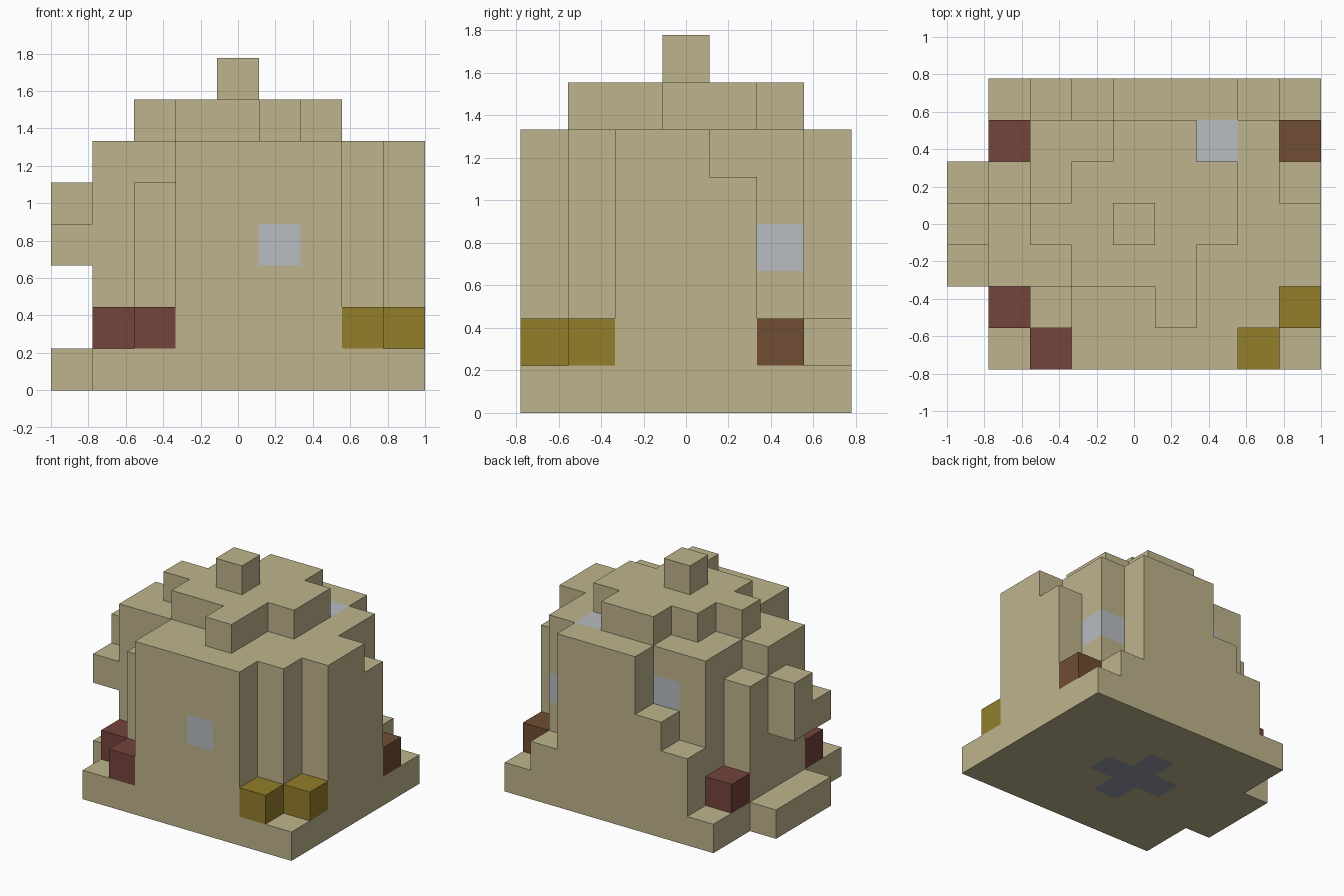
import bpy
import bmesh
from mathutils import Vector

cube = bpy.data.objects.get("Cube")
if cube:
    bpy.data.objects.remove(cube, do_unlink=True)

UNIT = 2 / 9
ORIGIN = Vector((-4.5, -3.5, 0))


def make_material(name, red, green, blue):
    def linear(c):
        c /= 255
        return c / 12.92 if c <= 0.04045 else ((c + 0.055) / 1.055) ** 2.4
    colour = (linear(red), linear(green), linear(blue), 1)
    mat = bpy.data.materials.new(name)
    mat.use_nodes = True
    mat.diffuse_color = colour
    shader = next(n for n in mat.node_tree.nodes if n.type == 'BSDF_PRINCIPLED')
    shader.inputs["Base Color"].default_value = colour
    shader.inputs["Roughness"].default_value = 0.9
    return mat


TAN = make_material("sandy tan", 190, 180, 140)
GLASS = make_material("pale blue grey", 184, 189, 194)
RED = make_material("dull red", 116, 68, 59)
GOLD = make_material("mustard", 147, 126, 43)
BROWN = make_material("earth brown", 112, 77, 52)
SLATE = make_material("slate grey", 150, 151, 165)

cells = {}  # block position -> (part name, material)


def fill(part, mat, xs, ys, zs):
    """Fill a box of blocks; each range is a (first, last) pair."""
    for x in range(xs[0], xs[1] + 1):
        for y in range(ys[0], ys[1] + 1):
            for z in range(zs[0], zs[1] + 1):
                cells[x, y, z] = (part, mat)


def block(part, mat, x, y, z):
    cells[x, y, z] = (part, mat)


# Base slab with a side ledge and a cross set into its underside
fill("base", TAN, (1, 8), (0, 6), (0, 0))
fill("base", TAN, (0, 0), (2, 4), (0, 0))
fill("underside_cross", SLATE, (3, 5), (3, 3), (0, 0))
fill("underside_cross", SLATE, (4, 4), (2, 4), (0, 0))

# Walls: overlapping boxes make the stepped round plan
WALL = (1, 5)
fill("walls", TAN, (1, 8), (2, 3), WALL)
fill("walls", TAN, (2, 7), (2, 5), WALL)
fill("walls", TAN, (3, 7), (1, 1), WALL)
fill("walls", TAN, (3, 6), (0, 0), WALL)
fill("walls", TAN, (4, 6), (6, 6), WALL)

# Lower buttresses in the corners of the plan
for x, y, top in ((1, 4, 4), (8, 4, 4), (2, 1, 4), (3, 6, 3), (2, 6, 2), (7, 6, 1)):
    fill("buttresses", TAN, (x, x), (y, y), (1, top))

# Irregular roof layer and its finial
for y, xs in enumerate(((5, 5), (3, 5), (2, 6), (3, 6), (4, 5)), start=1):
    fill("roof", TAN, xs, (y, y), (6, 6))
block("finial", TAN, 4, 3, 7)

# Side handle
fill("handle", TAN, (0, 0), (3, 3), (3, 4))
block("handle", TAN, 0, 2, 3)

# Coloured blocks standing on the base
for x, y in ((2, 0), (1, 1), (1, 5)):
    block("red_blocks", RED, x, y, 1)
for x, y in ((7, 0), (8, 1)):
    block("mustard_blocks", GOLD, x, y, 1)
block("brown_block", BROWN, 8, 5, 1)

# Glazed blocks in the walls and top
block("front_window", GLASS, 5, 0, 3)
block("side_window", GLASS, 7, 5, 3)
block("back_window", GLASS, 3, 5, 4)
block("skylight", GLASS, 6, 5, 5)


def build(part):
    """Skin the exposed sides of one part's blocks."""
    bm = bmesh.new()
    mat = None
    for pos, (name, cell_mat) in cells.items():
        if name != part:
            continue
        mat = cell_mat
        centre = Vector(pos) + Vector((0.5, 0.5, 0.5)) + ORIGIN
        for axis in range(3):
            for sign in (-1, 1):
                n = Vector((0, 0, 0))
                n[axis] = sign
                if tuple(int(a + b) for a, b in zip(pos, n)) in cells:
                    continue
                u = Vector((0, 0, 0))
                u[(axis + 1) % 3] = 0.5
                v = n.cross(u)
                mid = centre + n * 0.5
                corners = (mid - u - v, mid + u - v, mid + u + v, mid - u + v)
                bm.faces.new([bm.verts.new(c * UNIT) for c in corners])
    bmesh.ops.remove_doubles(bm, verts=bm.verts, dist=0.001)
    mesh = bpy.data.meshes.new(part)
    bm.to_mesh(mesh)
    bm.free()
    mesh.materials.append(mat)
    bpy.context.collection.objects.link(bpy.data.objects.new(part, mesh))


for part in dict.fromkeys(name for name, _ in cells.values()):
    build(part)
